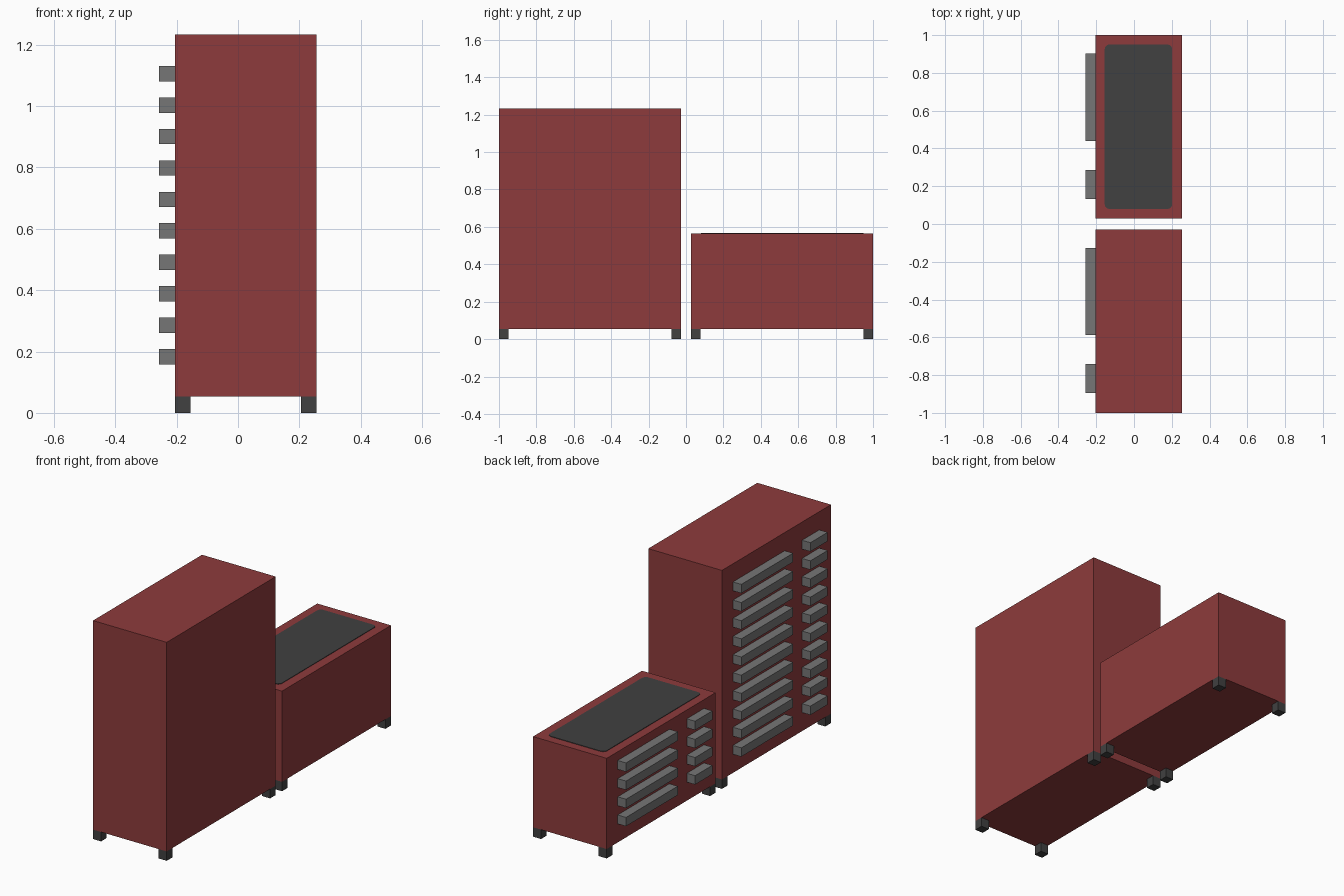
import bpy, bmesh
from mathutils import Vector

cube = bpy.data.objects.get("Cube")
if cube:
    bpy.data.objects.remove(cube, do_unlink=True)


def material(name, rgb):
    m = bpy.data.materials.new(name)
    m.use_nodes = True
    m.diffuse_color = (*rgb, 1)
    m.node_tree.nodes["Principled BSDF"].inputs["Base Color"].default_value = (*rgb, 1)
    return m


RED = material("cabinet red", (0.27, 0.044, 0.045))
GREY = material("handle grey", (0.18, 0.18, 0.18))
DARK = material("dark rubber", (0.052, 0.052, 0.052))


def box(name, lo, hi, mat, corner_radius=0):
    """Box between two corners, with optional rounded vertical edges."""
    lo, hi = Vector(lo), Vector(hi)
    bm = bmesh.new()
    bmesh.ops.create_cube(bm, size=1)
    bmesh.ops.scale(bm, vec=hi - lo, verts=bm.verts)
    if corner_radius:
        upright = [e for e in bm.edges
                   if abs(e.verts[0].co.z - e.verts[1].co.z) > 1e-5]
        bmesh.ops.bevel(bm, geom=upright, offset=corner_radius,
                        segments=6, profile=0.5, affect='EDGES')
    mesh = bpy.data.meshes.new(name)
    bm.to_mesh(mesh)
    bm.free()
    mesh.materials.append(mat)
    ob = bpy.data.objects.new(name, mesh)
    ob.location = (lo + hi) / 2
    bpy.context.collection.objects.link(ob)
    return ob


X0, X1 = -0.205, 0.255     # drawer side and plain side of the bodies
HANDLE_X = -0.257          # outer face of the handles
FOOT, FOOT_H = 0.05, 0.053
ROW_Z, ROW_STEP, HANDLE_H = 0.183, 0.1025, 0.05


def cabinet(name, y0, y1, top, rows):
    box(name + "_body", (X0, y0, FOOT_H), (X1, y1, top), RED)

    # Feet flush with the four corners
    for sx, x in (("right", X0), ("left", X1 - FOOT)):
        for sy, y in (("front", y0), ("back", y1 - FOOT)):
            box(f"{name}_foot_{sy}_{sx}", (x, y, 0), (x + FOOT, y + FOOT, FOOT_H), DARK)

    # One long and one short drawer handle in each row
    for i in range(rows):
        z = ROW_Z + i * ROW_STEP - HANDLE_H / 2
        for kind, a, b in (("long", 0.56, 0.098), ("short", 0.868, 0.714)):
            box(f"{name}_{kind}_handle_{i + 1}", (HANDLE_X, y1 - a, z),
                (X0, y1 - b, z + HANDLE_H), GREY)


cabinet("tall_cabinet", -1.0, -0.028, 1.233, 10)
cabinet("low_cabinet", 0.028, 1.0, 0.565, 4)

# Rounded work mat on the low cabinet
box("work_mat", (-0.155, 0.08, 0.562), (0.202, 0.95, 0.568), DARK, 0.025)
